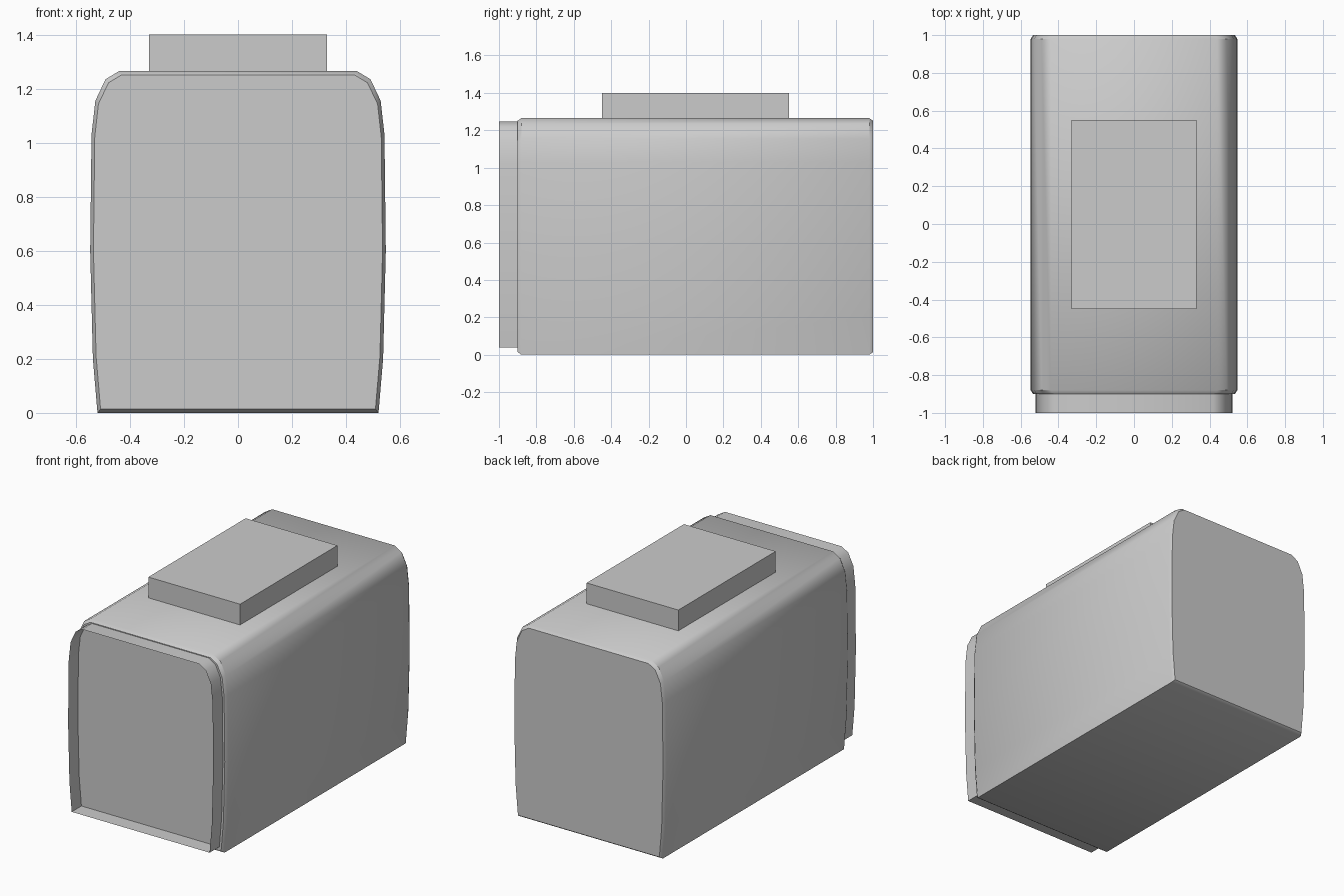
import bpy, bmesh, math

cube = bpy.data.objects.get("Cube")
if cube:
    bpy.data.objects.remove(cube, do_unlink=True)

grey = bpy.data.materials.new("light_grey")
grey.use_nodes = True
colour = (0.6, 0.6, 0.6, 1)
grey.diffuse_color = colour
grey.node_tree.nodes["Principled BSDF"].inputs["Base Color"].default_value = colour

# Right half of the bulging cross-section (x, z), bottom to top
HALF = [(0.52, 0), (0.537, 0.2), (0.547, 0.6), (0.542, 1.03),
        (0.528, 1.155), (0.49, 1.235), (0.44, 1.265)]
PROFILE = HALF + [(-x, z) for x, z in reversed(HALF)]
MID_Z = 0.6325


def finish(bm, name, smooth=True):
    mesh = bpy.data.meshes.new(name)
    bm.to_mesh(mesh)
    bm.free()
    mesh.materials.append(grey)
    if smooth:
        mesh.shade_smooth()
        mesh.set_sharp_from_angle(angle=math.radians(35))
    obj = bpy.data.objects.new(name, mesh)
    bpy.context.collection.objects.link(obj)
    return obj


def loft(name, rings, centre_z=MID_Z, caps=True):
    """Skin scaled copies of the profile; each ring is (y, scale)."""
    bm = bmesh.new()
    loops = [[bm.verts.new((x * s, y, centre_z + (z - MID_Z) * s)) for x, z in PROFILE]
             for y, s in rings]
    n = len(PROFILE)
    for a, b in zip(loops, loops[1:]):
        for i in range(n):
            j = (i + 1) % n
            bm.faces.new((a[i], b[i], b[j], a[j]))
    if caps:
        bm.faces.new(loops[0])
        bm.faces.new(reversed(loops[-1]))
        bmesh.ops.recalc_face_normals(bm, faces=bm.faces)
    return finish(bm, name)


# Main housing with small chamfers at both ends
loft("housing", [(-0.9, 0.978), (-0.88, 1), (0.98, 1), (1, 0.978)])

# Thin open collar around the recessed front face
loft("front_collar", [(-1, 0.954), (-0.9, 0.954)], centre_z=0.6425, caps=False)

# Flat block on the roof
bm = bmesh.new()
bmesh.ops.create_cube(bm, size=1)
bmesh.ops.scale(bm, vec=(0.66, 1.0, 0.15), verts=bm.verts)
bmesh.ops.translate(bm, vec=(0, 0.05, 1.325), verts=bm.verts)
finish(bm, "roof_block", smooth=False)
